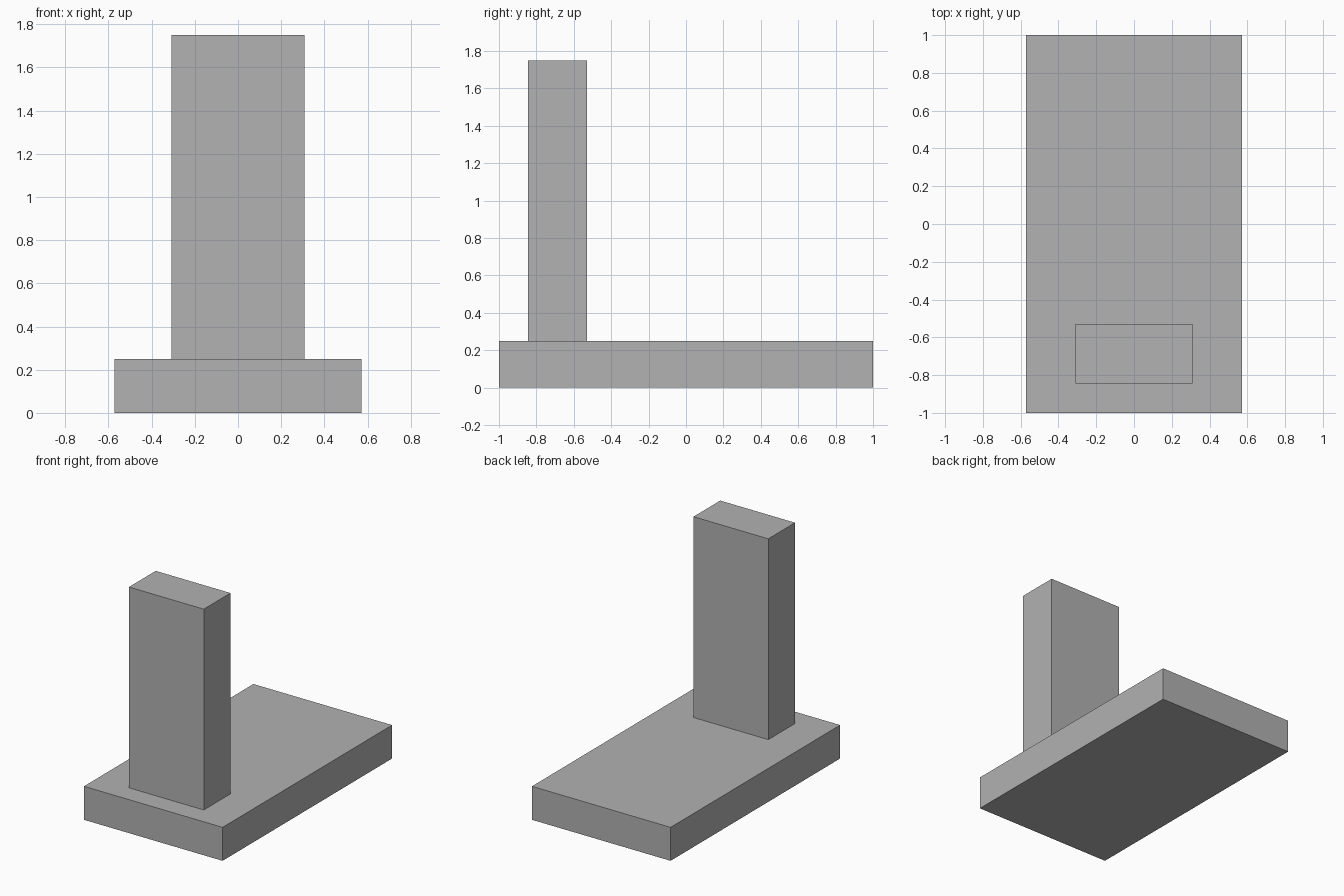
import bpy

# Remove the default cube
cube = bpy.data.objects.get("Cube")
if cube:
    bpy.data.objects.remove(cube, do_unlink=True)

# Single grey material
GREY = (0.445, 0.445, 0.445, 1)
grey = bpy.data.materials.new("grey")
grey.use_nodes = True
grey.diffuse_color = GREY
grey.node_tree.nodes["Principled BSDF"].inputs["Base Color"].default_value = GREY


def box(name, low, high):
    """Add a flat-shaded box spanning two opposite corners."""
    centre = [(a + b) / 2 for a, b in zip(low, high)]
    bpy.ops.mesh.primitive_cube_add(size=1, location=centre)
    obj = bpy.context.object
    obj.name = obj.data.name = name
    obj.scale = [b - a for a, b in zip(low, high)]
    bpy.ops.object.transform_apply(location=False, rotation=False, scale=True)
    obj.data.materials.append(grey)
    return obj


# Flat slab on the ground
BASE_TOP = 0.25
box("base_slab", (-0.573, -1, 0), (0.573, 1, BASE_TOP))

# Upright block standing near the front edge
box("upright_block", (-0.309, -0.845, BASE_TOP), (0.309, -0.53, 1.75))
